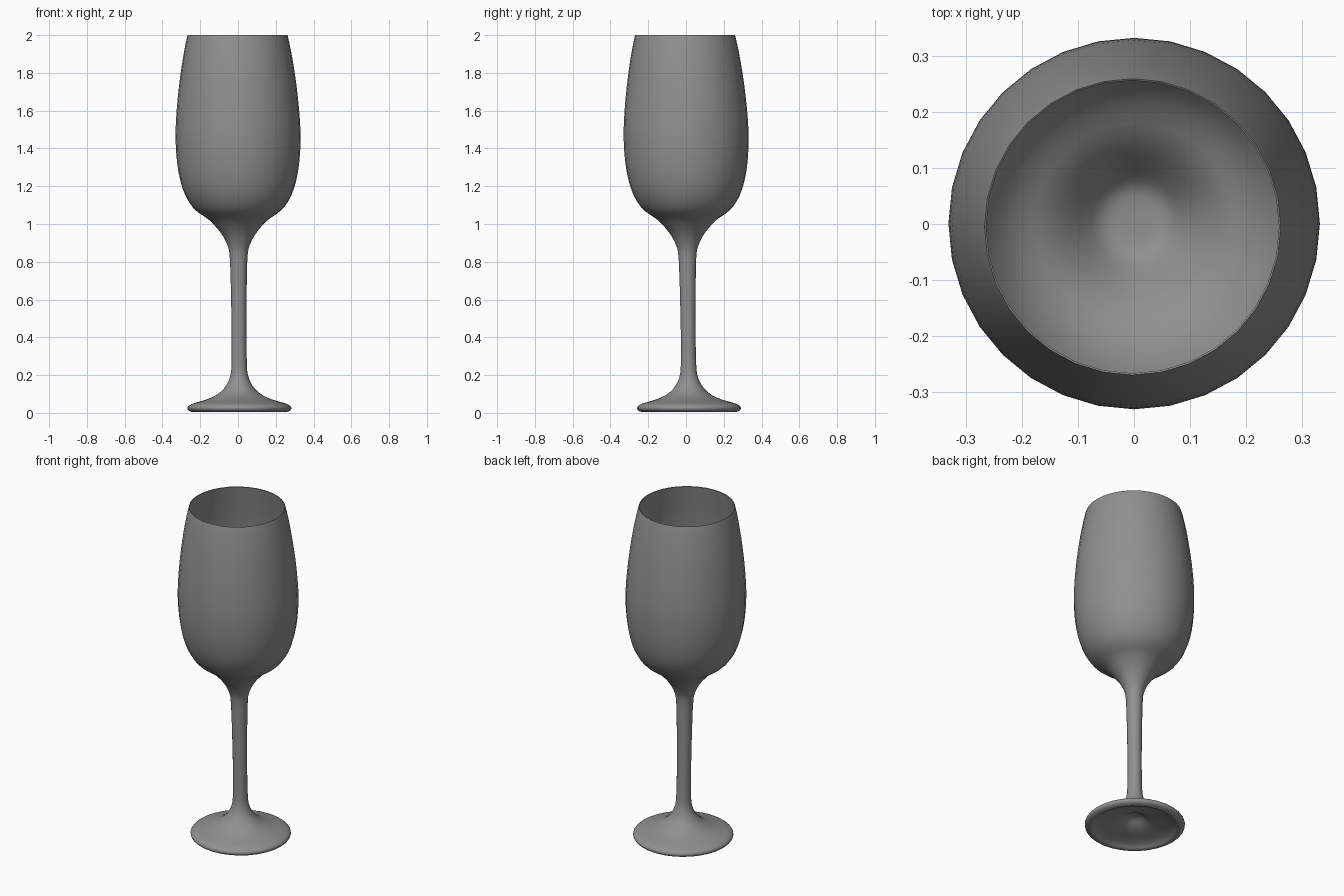
import bpy, bmesh
from math import pi, radians
from mathutils import Matrix, Vector

if "Cube" in bpy.data.objects:
    bpy.data.objects.remove(bpy.data.objects["Cube"])

# Lathe profiles as (radius, height)
underside = [(0, 0.085), (0.035, 0.08), (0.07, 0.058), (0.12, 0.042), (0.18, 0.03),
             (0.22, 0.017), (0.238, 0.004)]
foot = [(0.252, 0.005), (0.268, 0.012), (0.275, 0.023), (0.271, 0.035), (0.25, 0.048),
        (0.21, 0.06), (0.15, 0.08), (0.1, 0.11), (0.066, 0.15)]
stem = [(0.046, 0.2), (0.041, 0.25), (0.039, 0.42), (0.041, 0.6), (0.044, 0.75),
        (0.049, 0.85), (0.06, 0.89)]
bowl_outside = [(0.085, 0.94), (0.12, 0.985), (0.16, 1.025), (0.2, 1.052), (0.24, 1.086),
                (0.28, 1.15), (0.307, 1.23), (0.324, 1.33), (0.331, 1.45), (0.328, 1.55),
                (0.318, 1.67), (0.302, 1.8), (0.284, 1.91), (0.267, 1.99), (0.264, 2.0)]
bowl_inside = [(0.261, 1.998), (0.276, 1.91), (0.294, 1.8), (0.31, 1.67), (0.32, 1.55),
               (0.323, 1.45), (0.316, 1.33), (0.299, 1.23), (0.272, 1.158), (0.234, 1.098),
               (0.195, 1.063), (0.155, 1.037), (0.115, 0.996), (0.08, 0.952), (0.057, 0.932),
               (0.03, 0.927), (0, 0.926)]


def smooth(points, steps=2):
    """Catmull-Rom curve through the profile points."""
    p = [Vector(q) for q in points]
    p = [p[0]] + p + [p[-1]]
    out = []
    for a, b, c, d in zip(p, p[1:], p[2:], p[3:]):
        # Scale the tangents so uneven spacing does not overshoot
        length = (c - b).length
        m0 = (c - a).normalized() * length
        m1 = (d - b).normalized() * length
        for i in range(steps):
            t = i / steps
            out.append(b * (2 * t**3 - 3 * t**2 + 1) + m0 * (t**3 - 2 * t**2 + t)
                       + c * (3 * t**2 - 2 * t**3) + m1 * (t**3 - t**2))
    return out + [p[-1]]


def lathe(name, profile, sides=32):
    bm = bmesh.new()
    verts = [bm.verts.new((r, 0, z)) for r, z in profile]
    edges = [bm.edges.new(pair) for pair in zip(verts, verts[1:])]
    bmesh.ops.spin(bm, geom=verts + edges, cent=(0, 0, 0), axis=(0, 0, 1),
                   angle=2 * pi, steps=sides, use_duplicate=False)
    bmesh.ops.remove_doubles(bm, verts=bm.verts, dist=0.0005)
    bmesh.ops.recalc_face_normals(bm, faces=bm.faces)
    # The glass leans very slightly, pivoting at the widest part of the bowl
    lean = Matrix.Identity(4)
    lean[0][2], lean[1][2] = -0.005, -0.0105
    lean[0][3], lean[1][3] = 0.0075, 0.016
    bm.transform(lean)
    mesh = bpy.data.meshes.new(name)
    bm.to_mesh(mesh)
    bm.free()
    obj = bpy.data.objects.new(name, mesh)
    bpy.context.collection.objects.link(obj)
    return obj


# Whole glass as one continuous lathed surface
outer = smooth(underside + foot + stem + bowl_outside)
glass = lathe("wine_glass", outer + smooth(bowl_inside))

# Dark grey finish
dark_grey = bpy.data.materials.new("dark_grey")
dark_grey.diffuse_color = (0.28, 0.28, 0.28, 1)
dark_grey.use_nodes = True
dark_grey.node_tree.nodes["Principled BSDF"].inputs["Base Color"].default_value = dark_grey.diffuse_color
glass.data.materials.append(dark_grey)

bpy.context.view_layer.objects.active = glass
glass.select_set(True)
bpy.ops.object.shade_smooth_by_angle(angle=radians(60))
